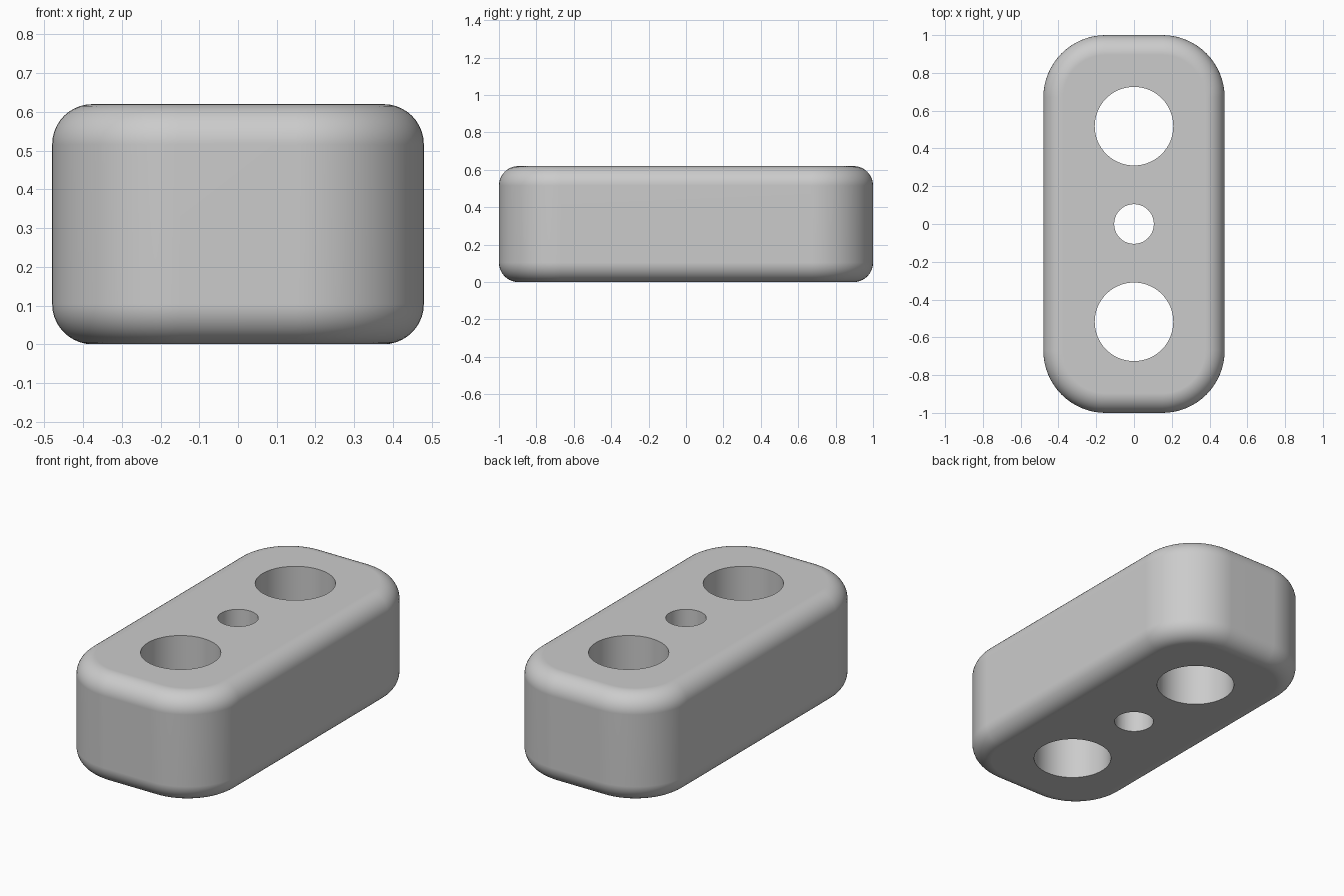
import bpy, bmesh
from math import sin, cos, pi, radians

cube = bpy.data.objects.get("Cube")
if cube:
    bpy.data.objects.remove(cube, do_unlink=True)

WIDTH, LENGTH, HEIGHT = 0.96, 2.0, 0.62
CORNER, FILLET = 0.33, 0.104
CORNER_STEPS, FILLET_STEPS = 16, 10

grey = bpy.data.materials.new("plain grey")
grey.use_nodes = True
grey.diffuse_color = (0.6, 0.6, 0.6, 1)
grey.node_tree.nodes["Principled BSDF"].inputs["Base Color"].default_value = (0.6, 0.6, 0.6, 1)


def outline(inset):
    """Rounded rectangle, moved inwards by inset."""
    points = []
    for quarter, (sx, sy) in enumerate([(1, 1), (-1, 1), (-1, -1), (1, -1)]):
        for i in range(CORNER_STEPS + 1):
            a = (quarter + i / CORNER_STEPS) * pi / 2
            points.append((sx * (WIDTH / 2 - CORNER) + (CORNER - inset) * cos(a),
                           sy * (LENGTH / 2 - CORNER) + (CORNER - inset) * sin(a)))
    return points


# Body: rounded outlines stacked along a filleted side profile
steps = [i / FILLET_STEPS * pi / 2 for i in range(FILLET_STEPS + 1)]
lower = [(FILLET * (1 - sin(a)), FILLET * (1 - cos(a))) for a in steps]
profile = lower + [(inset, HEIGHT - z) for inset, z in reversed(lower)]

bm = bmesh.new()
rings = [[bm.verts.new((x, y, z)) for x, y in outline(inset)] for inset, z in profile]
count = len(rings[0])
for low, high in zip(rings, rings[1:]):
    for i in range(count):
        j = (i + 1) % count
        bm.faces.new((low[i], low[j], high[j], high[i]))
bm.faces.new(rings[0][::-1])
bm.faces.new(rings[-1])
mesh = bpy.data.meshes.new("block")
bm.to_mesh(mesh)
bm.free()
mesh.materials.append(grey)
block = bpy.data.objects.new("block", mesh)
bpy.context.collection.objects.link(block)

# Through holes: two large, one small in the middle
cutters = []
for y, radius in [(-0.518, 0.208), (0, 0.105), (0.518, 0.208)]:
    bpy.ops.mesh.primitive_cylinder_add(vertices=64, radius=radius, depth=HEIGHT * 2,
                                        location=(0, y, HEIGHT / 2))
    cutter = bpy.context.object
    cutter.name = "hole_cutter"
    cutter.hide_render = True
    cutter.data.materials.append(grey)
    cutters.append(cutter)

bpy.ops.object.select_all(action="DESELECT")
block.select_set(True)
bpy.context.view_layer.objects.active = block
for cutter in cutters:
    cut = block.modifiers.new("hole", "BOOLEAN")
    cut.operation = "DIFFERENCE"
    cut.solver = "EXACT"
    cut.object = cutter
    bpy.ops.object.modifier_apply(modifier=cut.name)
    bpy.data.objects.remove(cutter, do_unlink=True)

# Smooth fillets, crisp hole rims, flat large faces
bpy.ops.object.shade_smooth_by_angle(angle=radians(30))
weighted = block.modifiers.new("flat faces", "WEIGHTED_NORMAL")
weighted.keep_sharp = True
